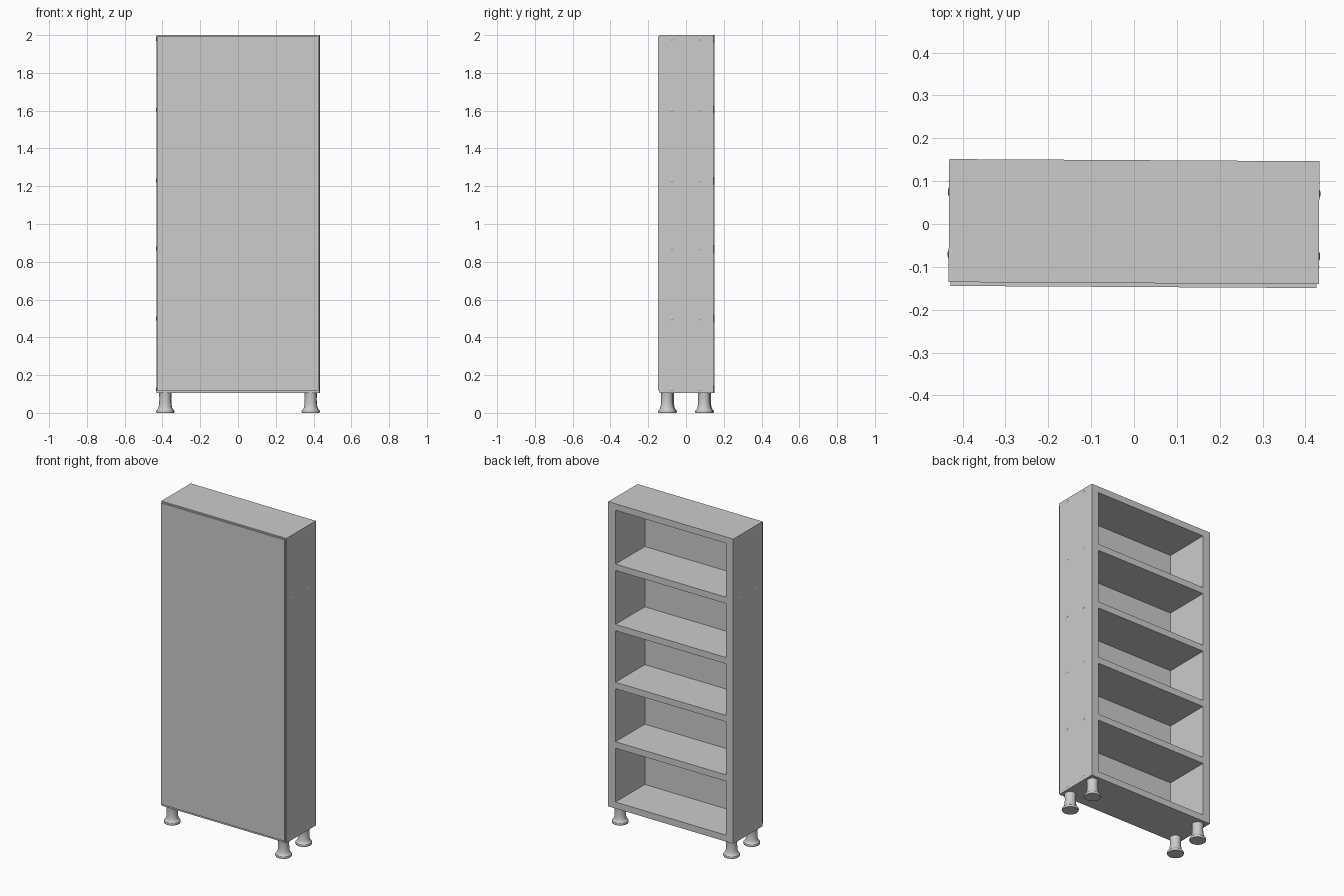
import bpy, bmesh, math
from mathutils import Matrix

if "Cube" in bpy.data.objects:
    bpy.data.objects.remove(bpy.data.objects["Cube"])

W, FRONT, BACK = 0.432, -0.138, 0.149      # half width and depth of the carcass
SIDE, BOARD = 0.05, 0.04                   # board thicknesses
TURN = Matrix.Rotation(math.radians(-0.33), 4, 'Z')   # slight turn of the whole unit
SHELF_Z = [0.125, 0.5, 0.87, 1.23, 1.605, 1.98]


def finish(name, bm):
    bmesh.ops.recalc_face_normals(bm, faces=bm.faces)
    bmesh.ops.transform(bm, matrix=TURN, verts=bm.verts)
    me = bpy.data.meshes.new(name)
    bm.to_mesh(me)
    bm.free()
    ob = bpy.data.objects.new(name, me)
    bpy.context.collection.objects.link(ob)
    return ob


def box(name, lo, hi):
    bm = bmesh.new()
    size = [b - a for a, b in zip(lo, hi)]
    mid = [(a + b) / 2 for a, b in zip(lo, hi)]
    bmesh.ops.create_cube(bm, size=1, matrix=Matrix.Translation(mid) @ Matrix.Diagonal((*size, 1)))
    return finish(name, bm)


def turned(name, profile, matrix, steps):
    # revolve a (radius, height) profile, starting and ending on the axis
    bm = bmesh.new()
    verts = [bm.verts.new((r, 0, z)) for r, z in profile]
    edges = [bm.edges.new(p) for p in zip(verts, verts[1:])]
    bmesh.ops.spin(bm, geom=verts + edges, axis=(0, 0, 1), cent=(0, 0, 0),
                   angle=2 * math.pi, steps=steps)
    bmesh.ops.remove_doubles(bm, verts=bm.verts, dist=1e-5)
    bmesh.ops.transform(bm, matrix=matrix, verts=bm.verts)
    ob = finish(name, bm)
    bpy.ops.object.select_all(action='DESELECT')
    ob.select_set(True)
    bpy.context.view_layer.objects.active = ob
    bpy.ops.object.shade_smooth_by_angle(angle=math.radians(35))
    return ob


# side boards
box("left_side", (-W, FRONT, 0.105), (-W + SIDE, BACK, 2.0))
box("right_side", (W - SIDE, FRONT, 0.105), (W, BACK, 2.0))

# bottom, shelves and top
for i, z in enumerate(SHELF_Z):
    name = "bottom_board" if i == 0 else "top_board" if i == 5 else f"shelf_{i}"
    box(name, (-W + SIDE, FRONT, z - BOARD / 2), (W - SIDE, BACK, z + BOARD / 2))

# closing panel on the front face
box("closing_panel", (-0.427, -0.147, 0.118), (0.427, FRONT, 1.992))

# turned legs
LEG = [(0, 0), (0.046, 0), (0.048, 0.006), (0.046, 0.014), (0.039, 0.02), (0.035, 0.03),
       (0.032, 0.05), (0.031, 0.075), (0.032, 0.092), (0.033, 0.105), (0, 0.105)]
for sx in (-1, 1):
    for sy in (-1, 1):
        turned("leg", LEG, Matrix.Translation((sx * 0.385, sy * 0.098, 0)), 32)

# domed screw heads where each board meets the sides
SCREW = [(0, -0.002), (0.01, -0.002), (0.01, 0.0005), (0.007, 0.002), (0, 0.003)]
for sx in (-1, 1):
    turn = Matrix.Rotation(sx * math.pi / 2, 4, 'Y')
    for y in (-0.073, 0.073):
        for z in SHELF_Z:
            turned("screw_head", SCREW, Matrix.Translation((sx * W, y, z)) @ turn, 12)
